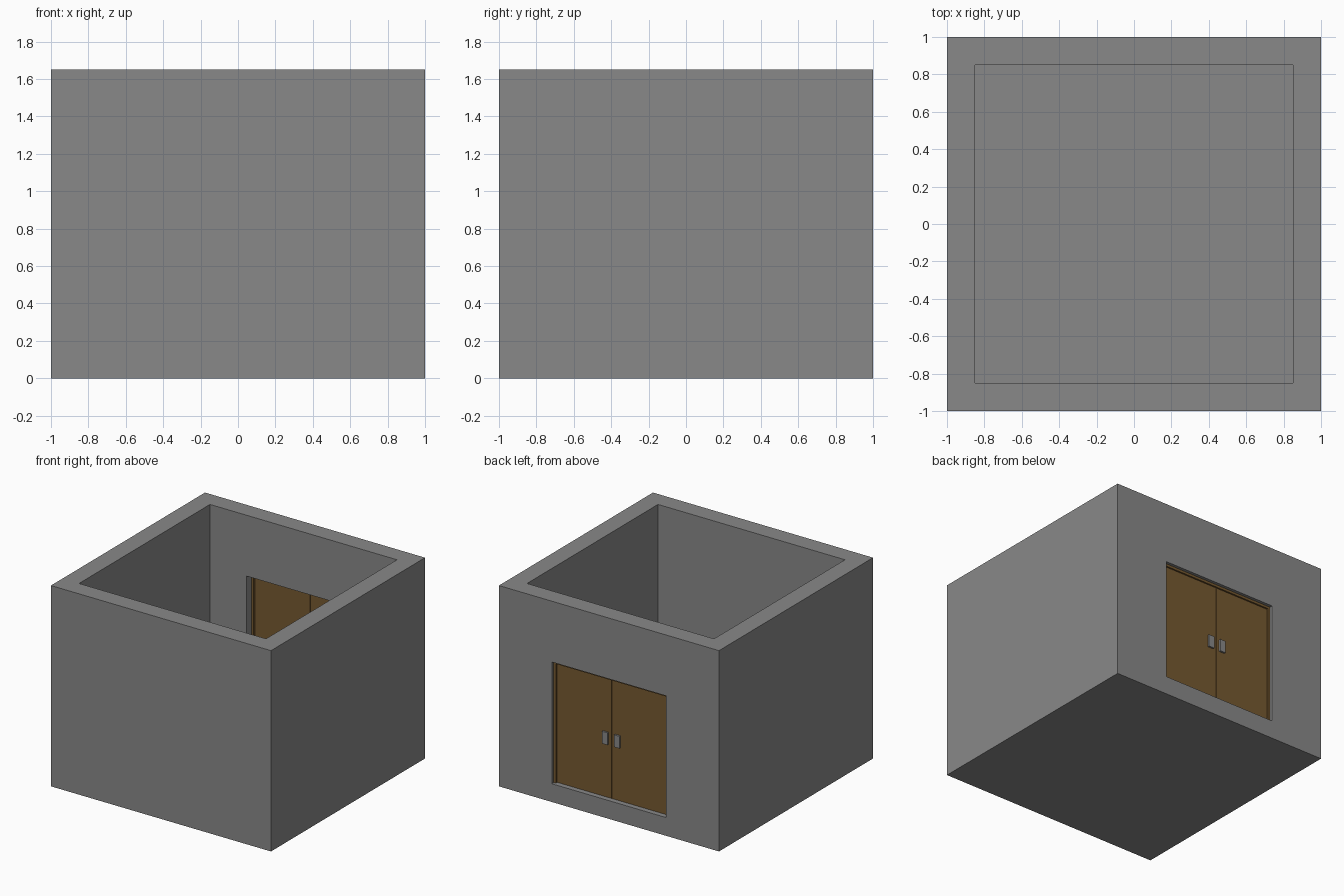
import bpy

default = bpy.data.objects.get("Cube")
if default:
    bpy.data.objects.remove(default, do_unlink=True)


def material(name, colour):
    mat = bpy.data.materials.new(name)
    mat.use_nodes = True
    mat.diffuse_color = (*colour, 1)
    mat.node_tree.nodes["Principled BSDF"].inputs["Base Color"].default_value = (*colour, 1)
    return mat


def box(name, x, y, z, mat=None):
    """Box between the low and high limits given on each axis."""
    limits = (x, y, z)
    bpy.ops.mesh.primitive_cube_add(size=1, location=[(a + b) / 2 for a, b in limits])
    obj = bpy.context.object
    obj.name = name
    obj.scale = [b - a for a, b in limits]
    bpy.ops.object.transform_apply(location=False, rotation=False, scale=True)
    if mat:
        obj.data.materials.append(mat)
    return obj


def cut(target, cutter):
    mod = target.modifiers.new("cut", 'BOOLEAN')
    mod.operation = 'DIFFERENCE'
    mod.solver = 'EXACT'
    mod.object = cutter
    bpy.context.view_layer.objects.active = target
    bpy.ops.object.modifier_apply(modifier=mod.name)
    bpy.data.objects.remove(cutter, do_unlink=True)


grey = material("concrete grey", (0.25, 0.25, 0.25))
brown = material("door brown", (0.18, 0.10, 0.03))

HEIGHT, FLOOR, INNER = 1.65, 0.15, 0.85
HALF_DOOR, DOOR_TOP, TRIM = 0.52, 1.15, 0.02

# Open-topped room with a doorway through the back wall
room = box("room_shell", (-1, 1), (-1, 1), (0, HEIGHT), grey)
cut(room, box("room_cutter", (-INNER, INNER), (-INNER, INNER), (FLOOR, HEIGHT + 0.2)))
cut(room, box("doorway_cutter", (-HALF_DOOR, HALF_DOOR), (INNER - 0.1, 1.1), (FLOOR, DOOR_TOP)))

# Door frame: two posts and a head, cut from one slab
frame = box("door_frame", (-HALF_DOOR, HALF_DOOR), (0.915, 0.975), (FLOOR, DOOR_TOP), brown)
clear = HALF_DOOR - TRIM
cut(frame, box("frame_cutter", (-clear, clear), (0.8, 1.1), (0, DOOR_TOP - TRIM)))

# Mirrored door leaves, each with a pull block showing on both faces
for side, sign in (("left", 1), ("right", -1)):
    def span(a, b):
        return tuple(sorted((sign * a, sign * b)))
    box(side + "_door", span(0.002, clear), (0.938, 0.962), (FLOOR + 0.003, DOOR_TOP - TRIM), brown)
    box(side + "_handle", span(0.03, 0.08), (0.923, 0.977), (0.59, 0.69), grey)
